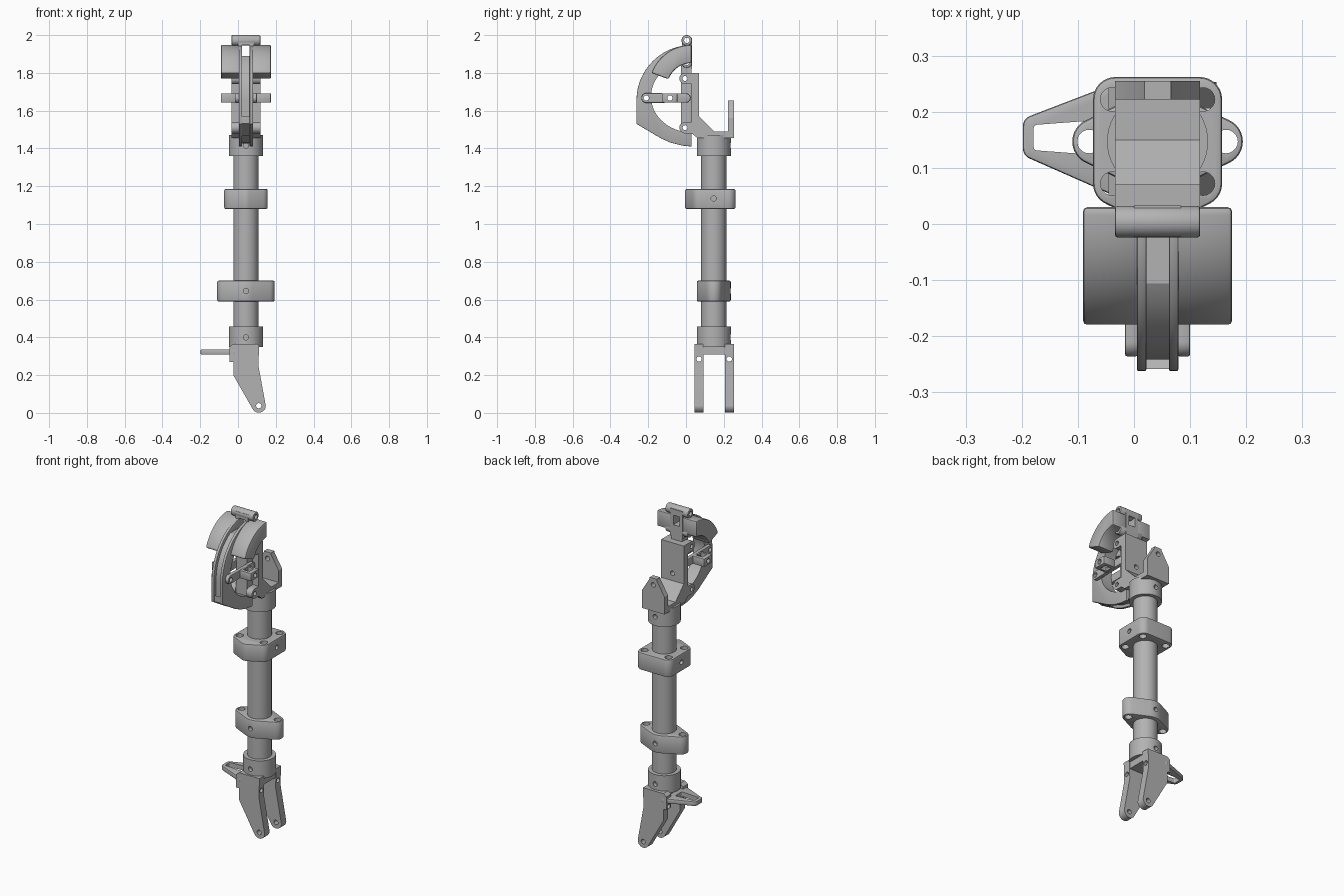
import bpy, bmesh, math
from mathutils import Vector
from mathutils.geometry import convex_hull_2d

if "Cube" in bpy.data.objects:
    bpy.data.objects.remove(bpy.data.objects["Cube"])

grey = bpy.data.materials.new("plain_grey")
grey.use_nodes = True
COLOUR = (0.45, 0.45, 0.45, 1)
grey.diffuse_color = COLOUR
grey.node_tree.nodes["Principled BSDF"].inputs["Base Color"].default_value = COLOUR

CX, CY = 0.042, 0.147          # limb axis
parts = []


def activate(ob):
    bpy.ops.object.select_all(action='DESELECT')
    ob.select_set(True)
    bpy.context.view_layer.objects.active = ob


def circle(u, v, r, n=32):
    return [(u + r * math.cos(math.tau * i / n), v + r * math.sin(math.tau * i / n)) for i in range(n)]


def rect(u0, v0, u1, v1):
    return [(u0, v0), (u1, v0), (u1, v1), (u0, v1)]


def hull(*discs):
    """Convex outline around discs given as (u, v, radius)."""
    pts = [p for u, v, r in discs for p in (circle(u, v, r) if r else [(u, v)])]
    return [pts[i] for i in convex_hull_2d([Vector(p) for p in pts])]


def prism(name, axis, outline, lo, hi, bevel=0.0, cutter=False):
    """Extrude an outline along an axis: x takes (y, z), y takes (x, z), z takes (x, y)."""
    place = {'x': lambda u, v, w: (w, u, v), 'y': lambda u, v, w: (u, w, v), 'z': lambda u, v, w: (u, v, w)}[axis]
    bm = bmesh.new()
    a = [bm.verts.new(place(u, v, lo)) for u, v in outline]
    b = [bm.verts.new(place(u, v, hi)) for u, v in outline]
    bm.faces.new(a)
    bm.faces.new(b)
    for i in range(len(a)):
        j = (i + 1) % len(a)
        bm.faces.new((a[i], a[j], b[j], b[i]))
    bmesh.ops.recalc_face_normals(bm, faces=bm.faces)
    me = bpy.data.meshes.new(name)
    bm.to_mesh(me)
    bm.free()
    me.materials.append(grey)
    ob = bpy.data.objects.new(name, me)
    bpy.context.collection.objects.link(ob)
    if bevel:
        m = ob.modifiers.new("edge", 'BEVEL')
        m.width, m.segments, m.limit_method, m.angle_limit = bevel, 2, 'ANGLE', math.radians(40)
        activate(ob)
        bpy.ops.object.modifier_apply(modifier=m.name)
    if not cutter:
        parts.append(ob)
    return ob


def cut(obs, axis, outline, lo=-1, hi=3):
    """Cut a prism out of the given parts."""
    tool = prism("cutter", axis, outline, lo, hi, cutter=True)
    tool.hide_render = True
    for ob in obs:
        m = ob.modifiers.new("cut", 'BOOLEAN')
        m.operation, m.solver, m.object = 'DIFFERENCE', 'EXACT', tool
        activate(ob)
        bpy.ops.object.modifier_apply(modifier=m.name)
    bpy.data.objects.remove(tool)


def drill(obs, axis, u, v, r=0.014):
    cut(obs, axis, circle(u, v, r, 20))


def both_sides(name, outline, near, far, bevel=0.0):
    """Matching pair either side of the arch, given distances from its mid plane."""
    return [prism("left_" + name, 'x', outline, CX + near, CX + far, bevel),
            prism("right_" + name, 'x', outline, CX - far, CX - near, bevel)]


# Tube and its end collars
prism("main_tube", 'z', circle(CX, CY, 0.067, 48), 0.38, 1.44)
for name, z0, z1, zh in (("lower_collar", 0.35, 0.457, 0.4), ("upper_collar", 1.36, 1.47, 1.415)):
    drill([prism(name, 'z', circle(CX, CY, 0.09, 48), z0, z1)], 'y', CX, zh)

# Lower clamp with two ears
clamp = prism("lower_clamp", 'z', hull((CX, CY, 0.09), (CX - 0.11, CY, 0.042), (CX + 0.11, CY, 0.042)),
              0.59, 0.7, 0.007)
for s in (-1, 1):
    drill([clamp], 'z', CX + s * 0.122, CY, 0.021)
drill([clamp], 'y', CX, 0.645)

# Upper clamp with four corner holes and a front nose
corners = [(CX + i * 0.075, CY + j * 0.075) for i in (-1, 1) for j in (-1, 1)]
clamp = prism("upper_clamp", 'z', hull(*[(x, y, 0.04) for x, y in corners], (CX, 0.037, 0.042)),
              1.08, 1.185, 0.007)
for x, y in corners:
    drill([clamp], 'z', x + math.copysign(0.006, x - CX), y, 0.021)
drill([clamp], 'x', CY, 1.135)

# Lower fork: two blades, bridge and slotted lever
foot = [p for p in circle(0.11, 0.038, 0.037) if p[1] < 0.045 and p[0] > 0.078]
foot.sort(key=lambda p: math.atan2(p[0] - 0.11, p[1] - 0.038) % math.tau)
blade = [(-0.045, 0.35), (-0.025, 0.365), (0.112, 0.365), (0.108, 0.25)] + foot + \
        [(-0.025, 0.2), (-0.025, 0.27), (-0.045, 0.27)]
for name, y0 in (("front_fork_blade", 0.046), ("back_fork_blade", 0.206)):
    ob = prism(name, 'y', blade, y0, y0 + 0.047)
    drill([ob], 'y', 0.11, 0.038)
    drill([ob], 'x', y0 + 0.023, 0.285)
prism("fork_bridge", 'y', rect(-0.025, 0.31, 0.108, 0.364), 0.06, 0.24)
lever = prism("slotted_lever", 'z', hull((-0.178, 0.135, 0.02), (-0.178, 0.174, 0.02),
                                         (-0.02, 0.06, 0.015), (-0.02, 0.24, 0.015)), 0.308, 0.336, 0.005)
cut([lever], 'z', hull((-0.172, 0.138, 0.007), (-0.172, 0.17, 0.007), (-0.065, 0.13, 0.007), (-0.065, 0.178, 0.007)))

# Upper bracket with upright plate and tapered back tab
bracket = prism("upper_bracket", 'x', [(0.03, 1.48), (0.03, 1.8), (0.07, 1.8), (0.07, 1.57), (0.15, 1.49),
                                       (0.222, 1.49), (0.222, 1.655), (0.255, 1.655), (0.255, 1.455),
                                       (0.06, 1.455)], CX - 0.076, CX + 0.076)
for s in (-1, 1):
    cut([bracket], 'y', [(CX + s * 0.08, 1.555), (CX + s * 0.08, 1.68), (CX + s * 0.02, 1.68), (CX + s * 0.025, 1.645)],
        0.2, 0.3)
drill([bracket], 'y', CX, 1.615)

# Arch: grooved half ring with a straight back
AY, AZ = 0.03, 1.655
arc = [(AY + 0.292 * math.cos(t), AZ + 0.292 * math.sin(t))
       for t in [math.pi / 2 * (1 + i / 24) for i in range(25)]]
outer = arc + [(-0.262, 1.53), (-0.13, 1.452), (-0.08, 1.43), (-0.02, 1.415), (AY, 1.41)]
core = [(AY + (y - AY) * 0.93, AZ + (z - AZ) * 0.93) for y, z in outer]
arch = both_sides("arch_rail", outer, 0.02, 0.037, 0.003) + [prism("arch_core", 'x', core, CX - 0.023, CX + 0.023)]
opening = [p for p in ((AY + 0.215 * math.cos(t), 1.675 + 0.19 * math.sin(t))
                       for t in [math.pi / 2 + math.pi * i / 48 for i in range(49)]) if p[0] < -0.015]
cut(arch, 'x', opening)
prism("groove_stop", 'x', [(-0.258, 1.57), (-0.258, 1.532), (-0.15, 1.467), (-0.15, 1.5)], CX - 0.022, CX + 0.022)

# Hinge lugs joining arch and bracket
for name, z in (("upper_lug", 1.77), ("lower_lug", 1.51)):
    lugs = both_sides(name, hull((-0.005, z, 0.03), (0.04, z - 0.03, 0), (0.04, z + 0.03, 0)), 0.036, 0.076)
    drill(lugs + arch, 'x', -0.005, z, 0.013)

# Cross arms with square side loops
arms = both_sides("cross_arm", hull((-0.21, 1.667, 0.026), (0.0, 1.667, 0.024)), 0.035, 0.058, 0.004)
drill(arms + arch, 'x', -0.21, 1.667)
loops = both_sides("side_loop", rect(-0.125, 1.642, -0.045, 1.692), 0.055, 0.133, 0.006)
for s in (-1, 1):
    mid = CX + s * 0.088
    cut(loops, 'z', rect(mid - 0.02, -0.107, mid + 0.02, -0.063))
drill(arms + loops, 'x', -0.085, 1.667)

# Curved shell pads either side of the arch top
SZ = 1.722
angles = [math.radians(90 + 70 * i / 20) for i in range(21)]
pad = [(AY + 0.226 * math.cos(t), SZ + 0.226 * math.sin(t)) for t in angles]
pad += [(AY + 0.13 * math.cos(t), SZ + 0.13 * math.sin(t)) for t in reversed(angles)]
both_sides("curved_pad", pad, 0.03, 0.133, 0.009)

# Top link: window frame between two barrels
frame = prism("link_frame", 'y', rect(CX - 0.042, 1.82, CX + 0.042, 1.985), -0.022, 0.033)
cut([frame], 'y', rect(CX - 0.02, 1.89, CX + 0.02, 1.948))
cut(arch, 'y', rect(CX - 0.02, 1.89, CX + 0.02, 1.96))
for name, z in (("top_barrel", 1.972), ("lower_barrel", 1.855)):
    bar = prism(name, 'x', circle(0.004, z, 0.028), CX - 0.076, CX + 0.076, 0.005)
    drill([bar, frame] + arch, 'x', 0.004, z)

# Smooth rounded surfaces, keep edges sharp
for ob in parts:
    activate(ob)
    bpy.ops.object.shade_smooth_by_angle(angle=math.radians(30))
